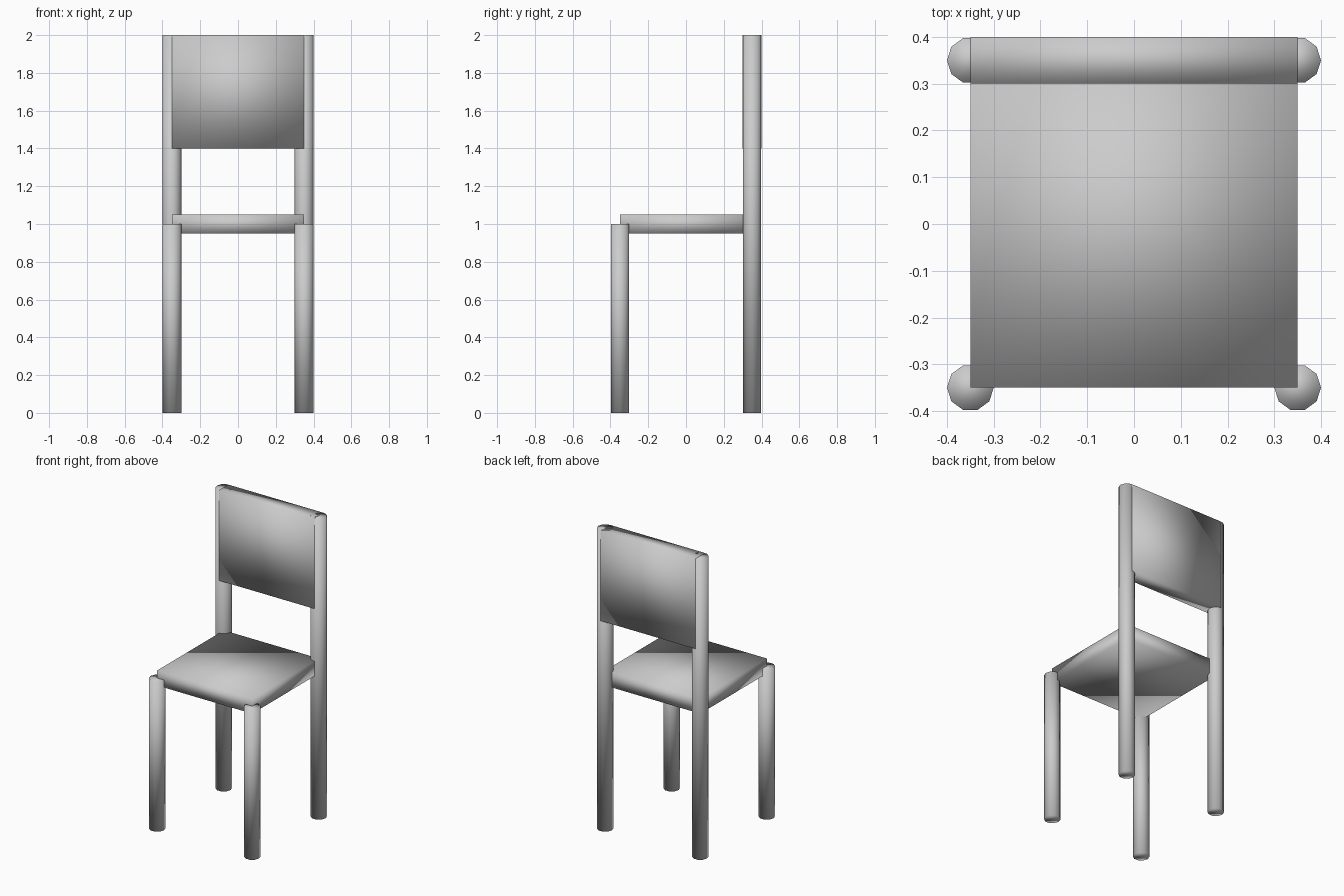
import bpy

# Remove the default cube
default = bpy.data.objects.get("Cube")
if default:
    bpy.data.objects.remove(default, do_unlink=True)

# Single grey finish
grey = bpy.data.materials.new("light_grey")
grey.use_nodes = True
colour = (0.6, 0.6, 0.6, 1)
grey.diffuse_color = colour
grey.node_tree.nodes["Principled BSDF"].inputs["Base Color"].default_value = colour


def finish(name):
    obj = bpy.context.object
    obj.name = obj.data.name = name
    obj.data.materials.append(grey)
    bpy.ops.object.transform_apply(location=False, rotation=False, scale=True)
    bpy.ops.object.shade_smooth()
    return obj


def panel(name, size, centre):
    bpy.ops.mesh.primitive_cube_add(size=1, location=centre)
    bpy.context.object.scale = size
    return finish(name)


def leg(name, x, y, height):
    bpy.ops.mesh.primitive_cylinder_add(
        vertices=10, radius=0.05, depth=height,
        location=(x, y, height / 2), rotation=(0, 0, 1.5708))
    return finish(name)


# Seat and backrest panels
panel("seat", (0.7, 0.7, 0.1), (0, 0, 1))
panel("backrest", (0.7, 0.1, 0.6), (0, 0.35, 1.7))

# Short front legs, and rear legs that rise into backrest posts
for side, x in (("left", 0.35), ("right", -0.35)):
    leg("front_leg_" + side, x, -0.35, 1)
    leg("back_leg_" + side, x, 0.35, 2)
